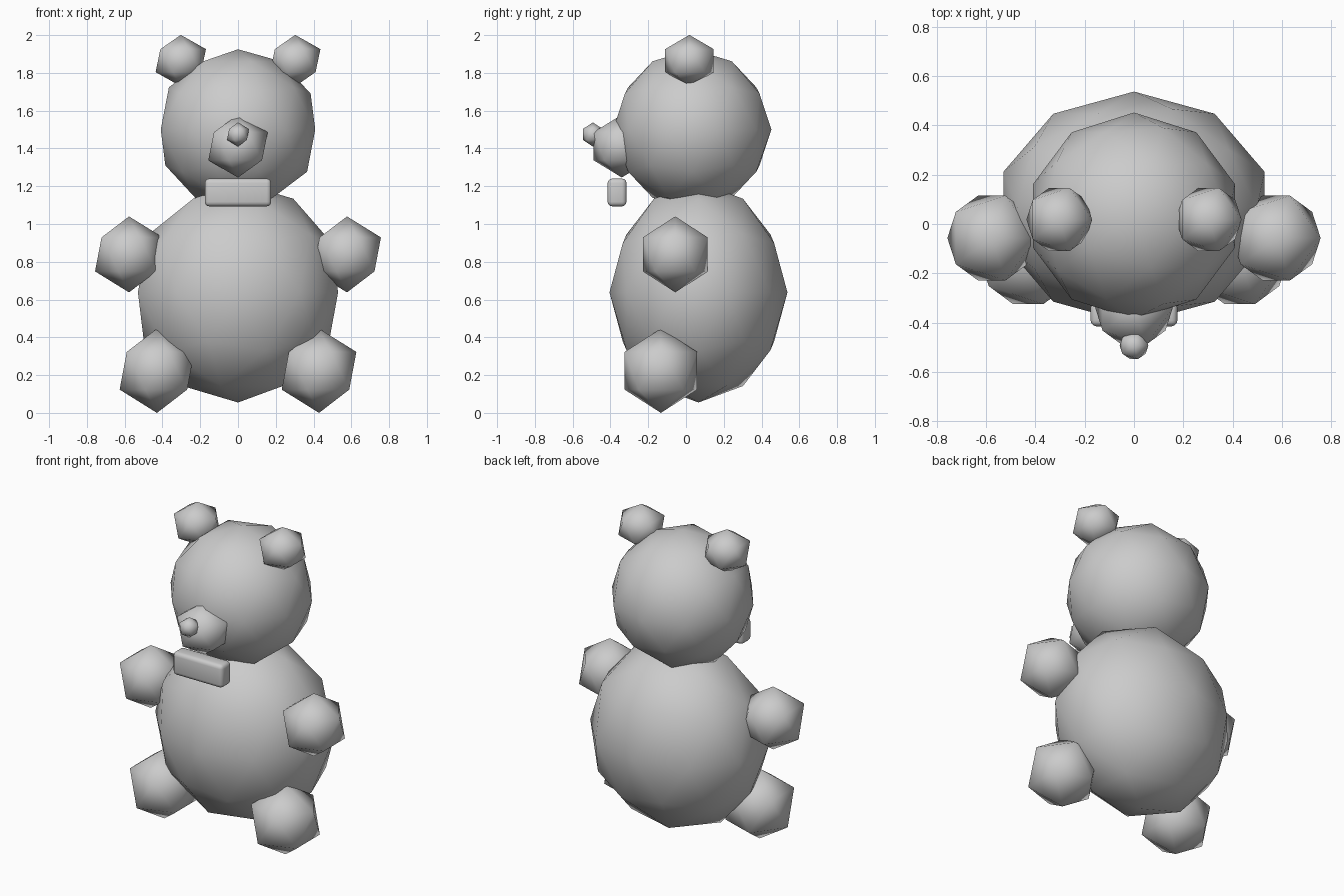
import bpy
import math

cube = bpy.data.objects.get("Cube")
if cube:
    bpy.data.objects.remove(cube, do_unlink=True)

# Single plain grey for the whole figure
grey = bpy.data.materials.new("plain_grey")
grey.use_nodes = True
colour = (0.6, 0.6, 0.6, 1.0)
grey.diffuse_color = colour
grey.node_tree.nodes["Principled BSDF"].inputs["Base Color"].default_value = colour


def finish(name, scale):
    """Name the new part, size it and give it the grey."""
    part = bpy.context.object
    part.name = name
    part.scale = scale
    bpy.ops.object.transform_apply(location=False, rotation=False, scale=True)
    part.data.materials.append(grey)
    return part


def ball(name, centre, radii, detail=1):
    """Smooth-shaded low-poly ball."""
    bpy.ops.mesh.primitive_ico_sphere_add(subdivisions=detail, radius=1, location=centre)
    part = finish(name, radii)
    bpy.ops.object.shade_smooth()
    return part


# Torso and head
ball("body", (0, 0.066, 0.638), (0.557, 0.471, 0.583), detail=2)
ball("head", (0, 0.033, 1.5), (0.43, 0.419, 0.425), detail=2)

# Face
ball("muzzle", (0, -0.34, 1.412), (0.176, 0.176, 0.166))
ball("nose", (0, -0.493, 1.474), (0.065, 0.063, 0.064))

# Paired parts
for side, sign in (("left", 1), ("right", -1)):
    ball(side + "_ear", (sign * 0.303, 0.018, 1.865), (0.149, 0.151, 0.136))
    ball(side + "_arm", (sign * 0.577, -0.057, 0.839), (0.201, 0.202, 0.201))
    ball(side + "_leg", (sign * 0.429, -0.133, 0.223), (0.221, 0.226, 0.223))

# Rounded block under the chin
bpy.ops.mesh.primitive_cube_add(size=1, location=(0, -0.365, 1.167))
block = finish("neck_bow", (0.352, 0.1, 0.147))
bevel = block.modifiers.new("rounded_edges", "BEVEL")
bevel.width = 0.024
bevel.segments = 3
bpy.ops.object.modifier_apply(modifier=bevel.name)
bpy.ops.object.shade_smooth_by_angle(angle=math.radians(40))
